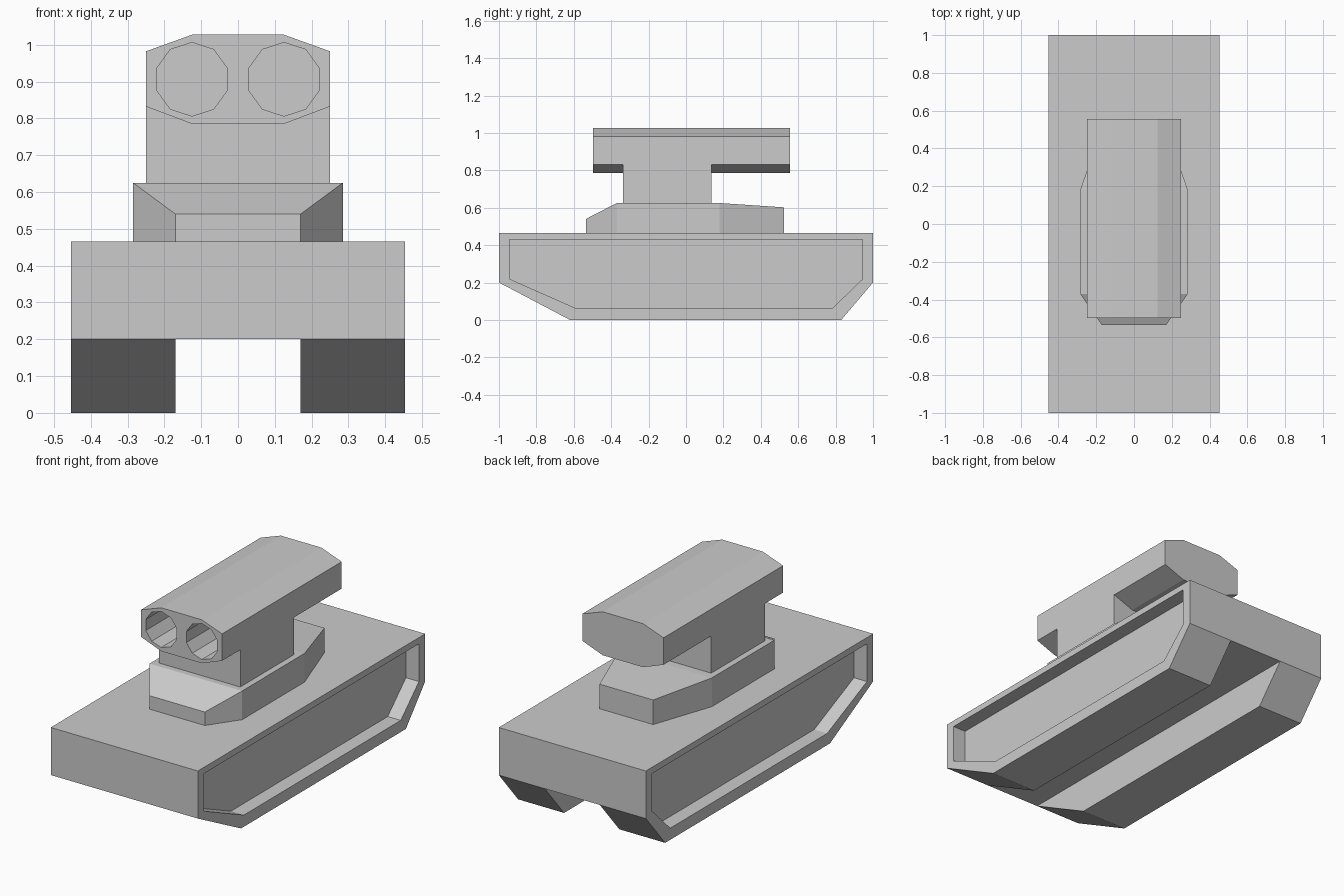
import bpy, bmesh, math

if "Cube" in bpy.data.objects:
    bpy.data.objects.remove(bpy.data.objects["Cube"])

grey = bpy.data.materials.new("armour grey")
grey.diffuse_color = (0.6, 0.6, 0.6, 1)
grey.use_nodes = True
grey.node_tree.nodes["Principled BSDF"].inputs["Base Color"].default_value = grey.diffuse_color


def loft(name, low, high):
    """Closed solid between two matching rings of points."""
    bm = bmesh.new()
    a = [bm.verts.new(p) for p in low]
    b = [bm.verts.new(p) for p in high]
    bm.faces.new(a)
    bm.faces.new(b)
    n = len(a)
    for i in range(n):
        bm.faces.new((a[i], a[(i + 1) % n], b[(i + 1) % n], b[i]))
    bmesh.ops.recalc_face_normals(bm, faces=bm.faces)
    me = bpy.data.meshes.new(name)
    bm.to_mesh(me)
    bm.free()
    me.materials.append(grey)
    ob = bpy.data.objects.new(name, me)
    bpy.context.collection.objects.link(ob)
    return ob


def prism_x(name, yz, x0, x1):
    return loft(name, [(x0, y, z) for y, z in yz], [(x1, y, z) for y, z in yz])


def prism_y(name, xz, y0, y1):
    return loft(name, [(x, y0, z) for x, z in xz], [(x, y1, z) for x, z in xz])


def combine(target, tool, operation):
    """Apply a boolean, remove the tool and merge coplanar faces."""
    mod = target.modifiers.new("cut", 'BOOLEAN')
    mod.operation, mod.solver, mod.object = operation, 'EXACT', tool
    bpy.context.view_layer.objects.active = target
    bpy.ops.object.modifier_apply(modifier=mod.name)
    bpy.data.objects.remove(tool)
    bm = bmesh.new()
    bm.from_mesh(target.data)
    bmesh.ops.remove_doubles(bm, verts=bm.verts, dist=1e-5)
    bmesh.ops.dissolve_limit(bm, angle_limit=0.005, verts=bm.verts, edges=bm.edges)
    bm.to_mesh(target.data)
    bm.free()


# Hull with a channel between the tracks and a recess in each side
hull = prism_x("hull_and_tracks", [(-1, .465), (-1, .2), (-.62, 0), (.83, 0), (1, .2), (1, .465)],
               -.453, .453)
combine(hull, prism_x("channel", [(-1.2, -.2), (1.2, -.2), (1.2, .2), (-1.2, .2)],
                      -.17, .17), 'DIFFERENCE')
recess = [(-.945, .43), (-.945, .22), (-.595, .065), (.785, .065), (.945, .22), (.945, .43)]
for s in (-1, 1):
    combine(hull, prism_x("recess", recess, s * .373, s * .6), 'DIFFERENCE')

# Turret base: stations of (y, half width, roof height)
stations = [(-.535, .17, .54), (-.37, .285, .625), (.18, .285, .625), (.525, .165, .602)]
ring = [(w, y, z) for y, w, z in stations] + [(-w, y, z) for y, w, z in reversed(stations)]
turret = loft("turret_base", [(x, y, .465) for x, y, z in ring], ring)
bm = bmesh.new()
bm.from_mesh(turret.data)
# Split the roof across at the two creases so each panel is flat
bm.verts.ensure_lookup_table()
for i in (1, 2):
    bmesh.ops.connect_verts(bm, verts=[bm.verts[8 + i], bm.verts[15 - i]])
bm.to_mesh(turret.data)
bm.free()

# Launcher pod on its neck
half = [(.125, .785), (.25, .832), (.25, .982), (.125, 1.027)]
pod = prism_y("launcher_pod", half + [(-x, z) for x, z in reversed(half)], -.497, .555)
combine(pod, prism_y("neck", [(-.25, .62), (.25, .62), (.25, .9), (-.25, .9)],
                     -.337, .135), 'UNION')

# Two ten-sided launch tubes
for s in (-1, 1):
    tube = [(s * .125 + .1 * math.sin(i * math.tau / 10), .906 + .1 * math.cos(i * math.tau / 10))
            for i in range(10)]
    combine(pod, prism_y("tube", tube, -.7, -.1), 'DIFFERENCE')
